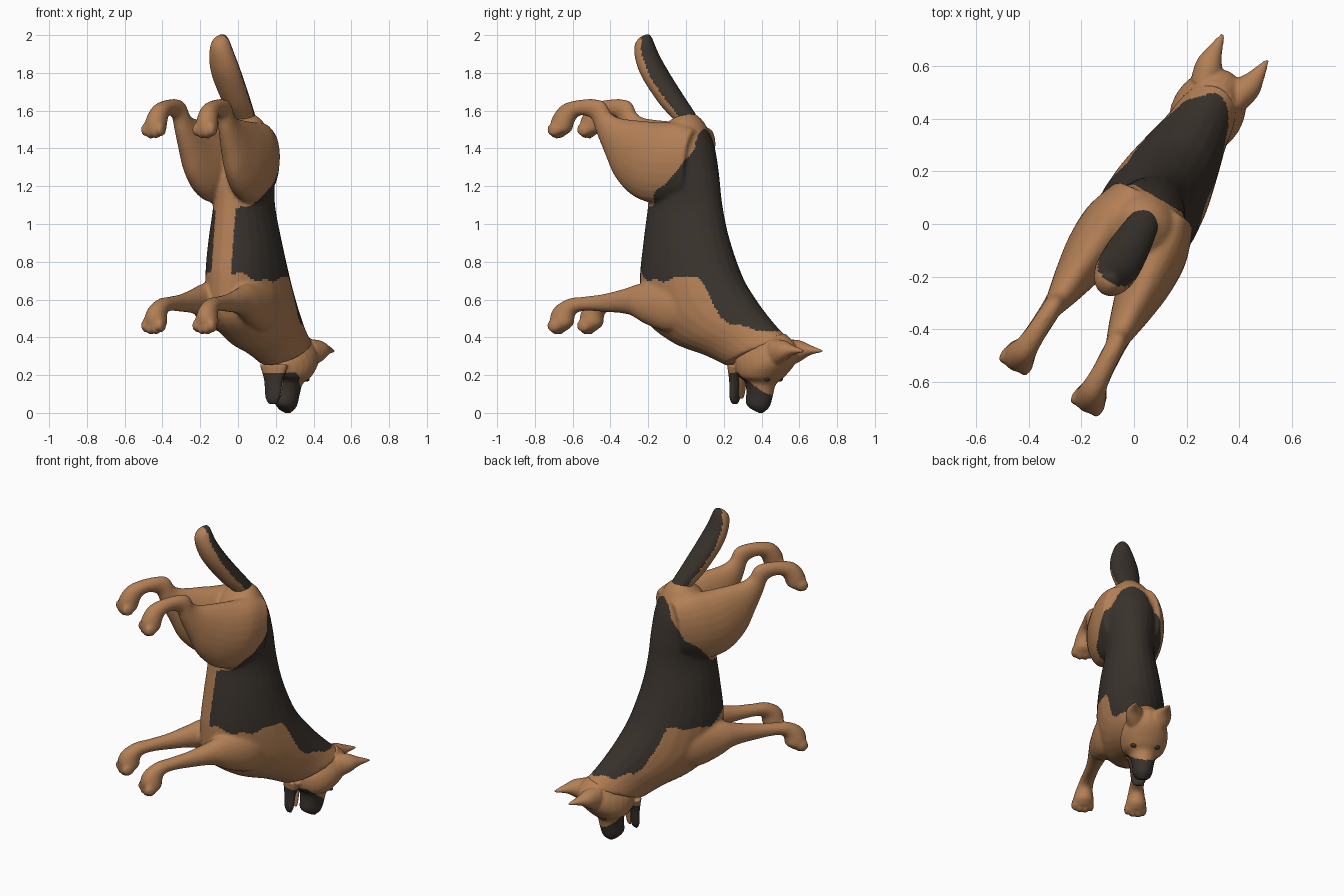
import bpy, bmesh, math
from mathutils import Vector, Matrix

# The dog is built nose-down in a local frame: X = sideways, Y = towards its back, Z = up.
PLACE = Matrix.Rotation(math.radians(-30), 4, 'Z') @ Matrix.Translation((0.03, 0, 0))


def material(name, rgb):
    m = bpy.data.materials.new(name)
    m.diffuse_color = (*rgb, 1)
    return m


TAN = material("tan fur", (0.45, 0.215, 0.092))
DARK = material("dark fur", (0.042, 0.033, 0.026))


def lerp_table(table, v):
    if v <= table[0][0]:
        return table[0][1]
    for (a, p), (b, q) in zip(table, table[1:]):
        if v <= b:
            return p + (q - p) * (v - a) / (b - a)
    return table[-1][1]


def catmull(rings, steps=5):
    out = []
    for i in range(len(rings) - 1):
        p = [rings[max(i - 1, 0)], rings[i], rings[i + 1], rings[min(i + 2, len(rings) - 1)]]
        for k in range(steps):
            t = k / steps
            out.append([0.5 * (2 * b + (c - a) * t + (2 * a - 5 * b + 4 * c - d) * t * t
                               + (3 * b - a - 3 * c + d) * t ** 3) for a, b, c, d in zip(*p)])
    return out + [list(rings[-1])]


def loft(bm, rings, side=1, n=24):
    """Each ring: edge 1 (y, z), edge 2 (y, z), half width, optional side offset."""
    loops = []
    for r in catmull(rings):
        c = Vector((side * (r[5] if len(r) > 5 else 0), (r[0] + r[2]) / 2, (r[1] + r[3]) / 2))
        h = Vector((0, (r[0] - r[2]) / 2, (r[1] - r[3]) / 2))
        loops.append([bm.verts.new(c + h * math.sin(a) + Vector((max(r[4], 0.005) * math.cos(a), 0, 0)))
                      for a in (2 * math.pi * k / n for k in range(n))])
    for a, b in zip(loops, loops[1:]):
        for k in range(n):
            bm.faces.new((a[k], a[(k + 1) % n], b[(k + 1) % n], b[k]))
    bm.faces.new(loops[0])
    bm.faces.new(loops[-1])


def ball(bm, loc, size):
    bmesh.ops.create_uvsphere(bm, u_segments=14, v_segments=10, radius=1,
                              matrix=Matrix.Translation(loc) @ Matrix.Diagonal((*size, 1)))


def finish(name, bm, dark_rule, voxel=0.011, smooth=3):
    bmesh.ops.recalc_face_normals(bm, faces=bm.faces)
    me = bpy.data.meshes.new(name)
    bm.to_mesh(me)
    bm.free()
    ob = bpy.data.objects.new(name, me)
    bpy.context.collection.objects.link(ob)
    bpy.ops.object.select_all(action='DESELECT')
    bpy.context.view_layer.objects.active = ob
    ob.select_set(True)
    if voxel:
        m = ob.modifiers.new("blend", 'REMESH')
        m.mode, m.voxel_size = 'VOXEL', voxel
        s = ob.modifiers.new("soften", 'SMOOTH')
        s.iterations, s.factor = smooth, 0.5
        for mod in ("blend", "soften"):
            bpy.ops.object.modifier_apply(modifier=mod)
    me = ob.data
    me.materials.clear()
    me.materials.append(TAN)
    me.materials.append(DARK)
    for f in me.polygons:
        f.material_index = int(dark_rule(f.center))
    me.transform(PLACE)
    bpy.ops.object.shade_smooth()
    return ob


# Saddle marking limits along the body
LOW = [(-.3, .77), (-.11, .70), (-.01, .70), (.19, .73), (.22, .68), (.26, .60), (.31, .52), (.38, .465), (.5, .44)]
HIGH = [(-.3, 1.03), (-.12, 1.10), (-.05, 1.18), (.08, 1.29), (.13, 1.39), (.135, 3)]


def saddle(p):
    belly = p.y < -0.12 and abs(p.x) < 0.06
    wave = 0.008 * math.sin(40 * p.y + 25 * p.x)
    return lerp_table(LOW, p.y) + wave < p.z < lerp_table(HIGH, p.y) + wave and not belly


# Torso with neck
bm = bmesh.new()
loft(bm, [(.04, 1.60, -.02, 1.57, .04), (.11, 1.54, -.10, 1.52, .11), (.165, 1.42, -.16, 1.40, .16),
          (.20, 1.27, -.19, 1.25, .155), (.225, 1.10, -.20, 1.10, .145), (.265, .92, -.225, .90, .175),
          (.345, .72, -.245, .70, .195), (.43, .60, -.22, .50, .19), (.50, .52, -.05, .37, .165),
          (.57, .45, .14, .305, .135), (.64, .39, .27, .25, .12)])

# Legs: shoulder or hip down to the paw, plus toes
FRONT = [(.15, .68, .12, .45, .06, .11), (0, .70, -.02, .43, .08, .125), (-.18, .685, -.15, .47, .075, .13),
         (-.27, .66, -.25, .52, .06, .135), (-.40, .63, -.40, .535, .042, .14), (-.52, .615, -.51, .54, .04, .145),
         (-.61, .605, -.565, .53, .042, .15), (-.69, .56, -.58, .51, .05, .155),
         (-.715, .50, -.59, .465, .06, .157), (-.70, .44, -.63, .435, .045, .157)]
HIND = [(.12, 1.50, .08, 1.15, .08, .09), (.02, 1.535, -.08, 1.11, .11, .105), (-.10, 1.54, -.22, 1.14, .105, .115),
        (-.22, 1.55, -.33, 1.24, .08, .125), (-.31, 1.56, -.395, 1.37, .06, .13),
        (-.365, 1.585, -.445, 1.48, .045, .135), (-.41, 1.65, -.475, 1.555, .038, .14),
        (-.52, 1.66, -.53, 1.575, .038, .145), (-.64, 1.635, -.565, 1.565, .045, .15),
        (-.70, 1.57, -.585, 1.535, .055, .155), (-.715, 1.50, -.60, 1.495, .058, .157),
        (-.70, 1.475, -.64, 1.47, .045, .157)]
for side in (1, -1):
    for leg, toe_z in ((FRONT, .45), (HIND, 1.487)):
        loft(bm, leg, side)
        for i, dx in enumerate((-.048, -.017, .017, .048)):
            dz = 0.012 if i in (0, 3) else 0
            ball(bm, (side * .157 + dx, -.675, toe_z + dz), (.019, .038, .036))
finish("body_and_legs", bm, saddle)

# Tail
bm = bmesh.new()
loft(bm, [(.12, 1.50, .02, 1.44, .05), (.07, 1.58, -.03, 1.53, .06), (0, 1.67, -.13, 1.63, .075),
          (-.09, 1.79, -.235, 1.77, .083), (-.16, 1.90, -.28, 1.87, .072), (-.20, 1.995, -.29, 1.945, .045),
          (-.22, 2.005, -.26, 1.99, .015)])
MID = [(1.5, .07), (1.65, -.06), (1.78, -.155), (1.9, -.215), (2.0, -.235)]
finish("tail", bm, lambda p: p.y > lerp_table(MID, p.z))

# Head: skull, muzzle, lower jaw and ears
bm = bmesh.new()
loft(bm, [(.62, .42, .33, .28, .10), (.68, .35, .33, .26, .13), (.67, .27, .34, .22, .138),
          (.60, .19, .36, .19, .12), (.555, .15, .385, .17, .082), (.54, .09, .395, .12, .065),
          (.52, .03, .39, .055, .055), (.48, -.004, .41, .03, .03)])
loft(bm, [(.37, .25, .29, .26, .085), (.352, .17, .295, .17, .055), (.34, .09, .295, .08, .045),
          (.33, .05, .305, .045, .025)])
for side in (1, -1):
    loft(bm, [(.58, .39, .60, .24, .055, .065), (.66, .385, .66, .27, .055, .08), (.72, .36, .72, .305, .032, .092),
              (.795, .332, .795, .322, .008, .098)], side)
finish("head", bm, lambda p: p.z < 0.215 - 0.8 * max(0, p.y - 0.39), voxel=0.008)

# Tongue
bm = bmesh.new()
loft(bm, [(.375, .23, .355, .23, .045), (.37, .15, .355, .15, .036), (.362, .09, .35, .09, .028),
          (.358, .075, .352, .075, .01)])
finish("tongue", bm, lambda p: False, voxel=0)

# Eyes
bm = bmesh.new()
for side in (1, -1):
    ball(bm, (side * .068, .553, .178), (.02, .014, .012))
finish("eyes", bm, lambda p: True, voxel=0)
